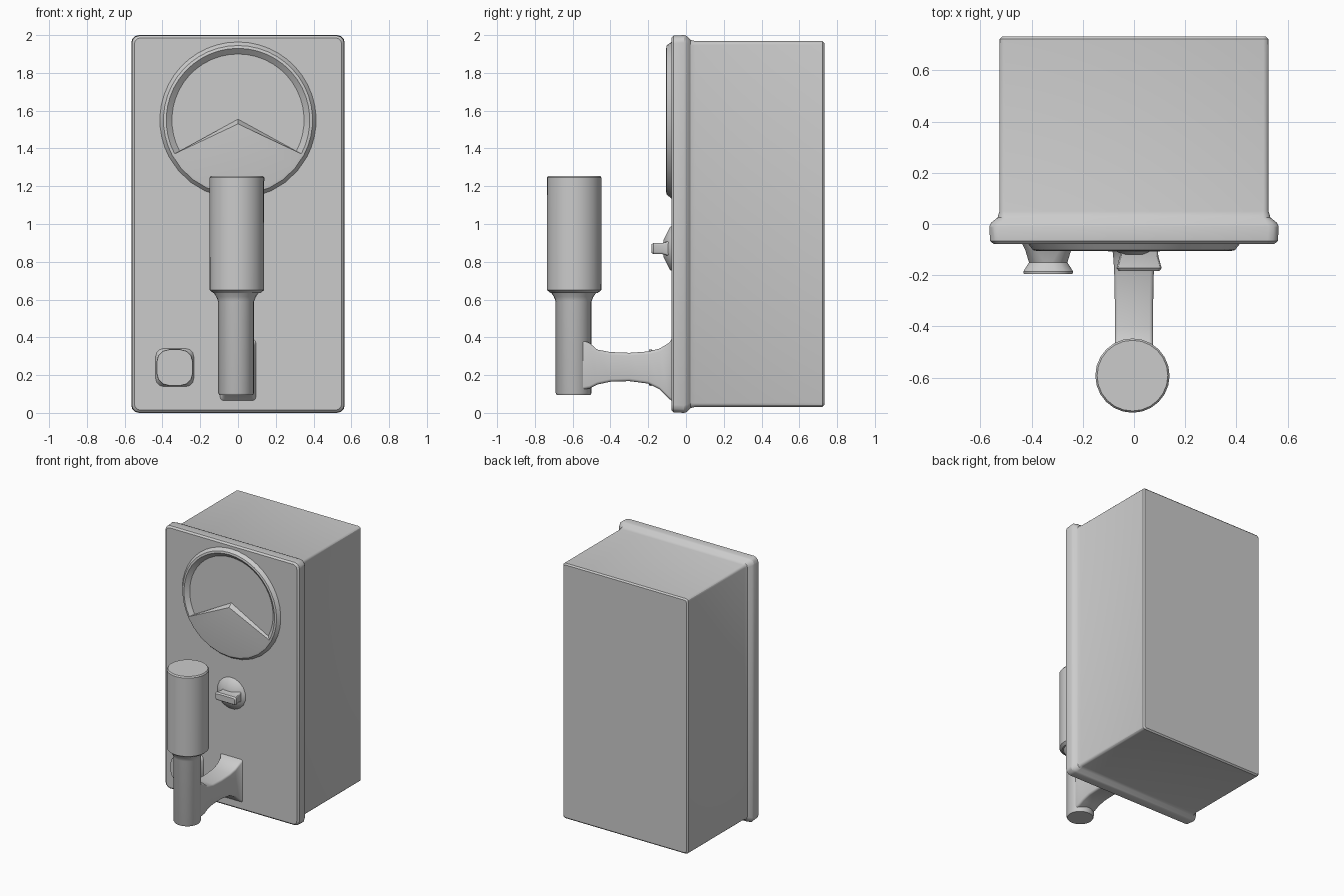
import bpy, bmesh, math
from mathutils import Vector

old = bpy.data.objects.get("Cube")
if old:
    bpy.data.objects.remove(old, do_unlink=True)

grey = bpy.data.materials.new("plain grey")
grey.use_nodes = True
grey.diffuse_color = (0.6, 0.6, 0.6, 1)
grey.node_tree.nodes["Principled BSDF"].inputs["Base Color"].default_value = (0.6, 0.6, 0.6, 1)


def finish(bm, name, smooth=30):
    bmesh.ops.recalc_face_normals(bm, faces=bm.faces)
    mesh = bpy.data.meshes.new(name)
    bm.to_mesh(mesh)
    bm.free()
    mesh.materials.append(grey)
    ob = bpy.data.objects.new(name, mesh)
    bpy.context.collection.objects.link(ob)
    bpy.ops.object.select_all(action='DESELECT')
    ob.select_set(True)
    bpy.context.view_layer.objects.active = ob
    bpy.ops.object.shade_smooth_by_angle(angle=math.radians(smooth))
    return ob


def loft(name, rings, smooth=30):
    """Skin a list of equal-length point rings and cap both ends."""
    bm = bmesh.new()
    loops = [[bm.verts.new(p) for p in ring] for ring in rings]
    n = len(loops[0])
    for a, b in zip(loops, loops[1:]):
        for i in range(n):
            j = (i + 1) % n
            bm.faces.new((a[i], a[j], b[j], b[i]))
    bm.faces.new(loops[0])
    bm.faces.new(loops[-1])
    return finish(bm, name, smooth)


def rounded_rect(y, hx, hz, r, cx=0, cz=1, steps=3):
    pts = []
    for q, (sx, sz) in enumerate([(1, 1), (-1, 1), (-1, -1), (1, -1)]):
        for k in range(steps + 1):
            a = math.pi / 2 * (q + k / steps)
            pts.append((cx + sx * (hx - r) + r * math.cos(a), y,
                        cz + sz * (hz - r) + r * math.sin(a)))
    return pts


def circle_y(y, r, cx, cz, n):
    return [(cx + r * math.cos(t), y, cz + r * math.sin(t))
            for t in (2 * math.pi * (i + .5) / n for i in range(n))]


def circle_z(z, r, cx, cy, n=24):
    return [(cx + r * math.cos(t), cy + r * math.sin(t), z)
            for t in (2 * math.pi * i / n for i in range(n))]


# Case: front plate with flange running into the box behind it
loft("case", [rounded_rect(*s) for s in [
    (-.078, .548, .985, .03), (-.066, .562, .997, .04), (-.01, .565, 1, .04),
    (.005, .558, .995, .04), (.025, .533, .975, .03), (.05, .525, .968, .02),
    (.722, .525, .968, .02), (.732, .515, .958, .015)]])

# Dial: raised disc with a chamfered rim and a sunken window over a V edge
bm = bmesh.new()
CZ, N = 1.55, 30
V_END = math.radians(-28)


def ring_point(r, t, y):
    return bm.verts.new((r * math.cos(t), y, CZ + r * math.sin(t)))


arc = [V_END + (math.pi - 2 * V_END) * i / N for i in range(N + 1)]
low = [math.pi - V_END + (math.pi + 2 * V_END) * i / 10 for i in range(1, 10)]
angles = arc + low
outer = [ring_point(.42, t, -.07) for t in angles]
rim = [ring_point(.395, t, -.102) for t in angles]
edge = [ring_point(.38, t, -.105) for t in angles]
for a, b in ((outer, rim), (rim, edge)):
    for i in range(len(angles)):
        j = (i + 1) % len(angles)
        bm.faces.new((a[i], a[j], b[j], b[i]))
peak = bm.verts.new((0, -.107, 1.53))
floor = [ring_point(.35, t, -.079) for t in arc]
floor_peak = bm.verts.new((0, -.079, 1.555))
for i in range(N):
    bm.faces.new((edge[i], edge[i + 1], floor[i + 1], floor[i]))
    bm.faces.new((floor[i], floor[i + 1], floor_peak))
bm.faces.new((edge[N], peak, floor_peak, floor[N]))
bm.faces.new((peak, edge[0], floor[0], floor_peak))
lower = edge[N:] + [edge[0]]
for a, b in zip(lower, lower[1:]):
    bm.faces.new((a, b, peak))
finish(bm, "dial", 25)

# Turn knob: domed base with a flat grip
loft("knob_base", [circle_y(y, r, 0, .87, 16) for y, r in
                   [(-.07, .125), (-.085, .115), (-.105, .075), (-.12, .045)]])
loft("knob_grip", [rounded_rect(y, hx, hz, .012, .02, .87) for y, hx, hz in
                   [(-.07, .07, .045), (-.125, .075, .03), (-.172, .088, .03), (-.183, .08, .022)]])

# Push button with a narrow waist
loft("button", [rounded_rect(y, h, h, h * c, -.335, .24) for y, h, c in
                [(-.07, .105, .4), (-.1, .09, .5), (-.15, .075, .8),
                 (-.185, .097, .7), (-.196, .095, .7)]])

# Arm: flared where it meets the plate and the post
loft("arm", [rounded_rect(y, hx, (top - bottom) / 2, .015, 0, (top + bottom) / 2)
             for y, hx, bottom, top in [
    (-.07, .1, .06, .4), (-.09, .085, .075, .37), (-.14, .08, .125, .34),
    (-.2, .077, .155, .325), (-.3, .075, .168, .318), (-.4, .075, .165, .322),
    (-.47, .075, .15, .335), (-.51, .075, .13, .37), (-.56, .07, .12, .39)]], 40)

# Post and handle
loft("post", [circle_z(z, r, -.01, -.595) for z, r in
              [(.095, .09), (.105, .095), (.59, .095), (.615, .105), (.645, .125)]])
loft("handle", [circle_z(z, r, -.006, -.592) for z, r in
                [(.635, .125), (.65, .144), (1.245, .145), (1.255, .138)]])
